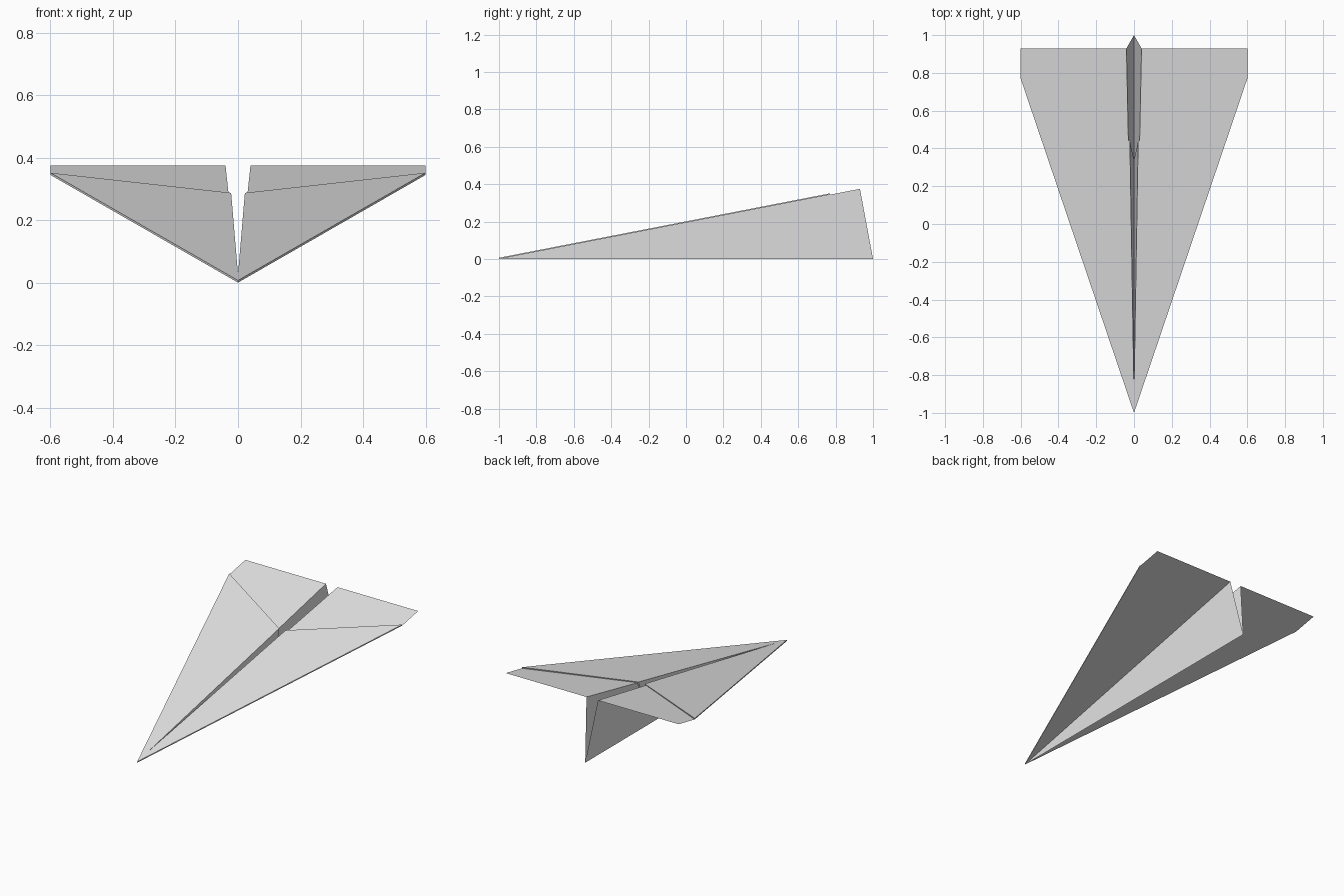
import bpy

if "Cube" in bpy.data.objects:
    bpy.data.objects.remove(bpy.data.objects["Cube"])

paper = bpy.data.materials.new("white_paper")
paper.diffuse_color = (0.8, 0.8, 0.8, 1)
paper.use_nodes = True
paper.node_tree.nodes["Principled BSDF"].inputs["Base Color"].default_value = paper.diffuse_color

SLOPE = 0.1945   # rise of the wing sheet per unit of length
LAYER = 0.007    # gap between the folded layers


def on_wing(x, y, lift=0.0):
    return (x, y, SLOPE * (y + 1) + lift)


def sheet(name, points, faces):
    """Make a folded sheet and its mirror image in one object."""
    n = len(points)
    verts = points + [(-x, y, z) for x, y, z in points]
    polys = faces + [[i + n for i in reversed(f)] for f in faces]
    mesh = bpy.data.meshes.new(name)
    mesh.from_pydata(verts, [], polys)
    mesh.materials.append(paper)
    obj = bpy.data.objects.new(name, mesh)
    bpy.context.collection.objects.link(obj)
    return obj


# Main wings: nose, inner rear corner, outer rear corner, wing tip
nose = on_wing(0, -1)
crease_rear = on_wing(0.04, 0.93)
tip = on_wing(0.6, 0.77)
sheet("wings", [nose, tip, on_wing(0.6, 0.93), crease_rear], [[0, 1, 2, 3]])

# Body: the two sides of the keel fold
sheet("body_sides", [nose, crease_rear, (0, 1, 0)], [[0, 1, 2]])

# Folded flaps lying on the front of the wings, with their thin edges
flap_nose = on_wing(0, -1, LAYER)
flap_slot = on_wing(0, -0.9, LAYER)
flap_crease = on_wing(0.022, 0.44, LAYER)
flap_tip = on_wing(0.6, 0.77, LAYER)
crease_mid = on_wing(0.03, 0.44)
sheet("wing_flaps",
      [flap_nose, flap_tip, flap_crease, flap_slot, nose, tip, crease_mid],
      [[0, 1, 2, 3],      # top
       [4, 5, 1, 0],      # leading edge
       [5, 6, 2, 1]])     # rear step

# Inner layer of the flaps, running down into the keel
sheet("inner_flaps",
      [flap_slot, flap_crease, (0, 0.34, 0.01), crease_mid, (0, 0.34, 0)],
      [[0, 1, 2], [1, 3, 4, 2]])
